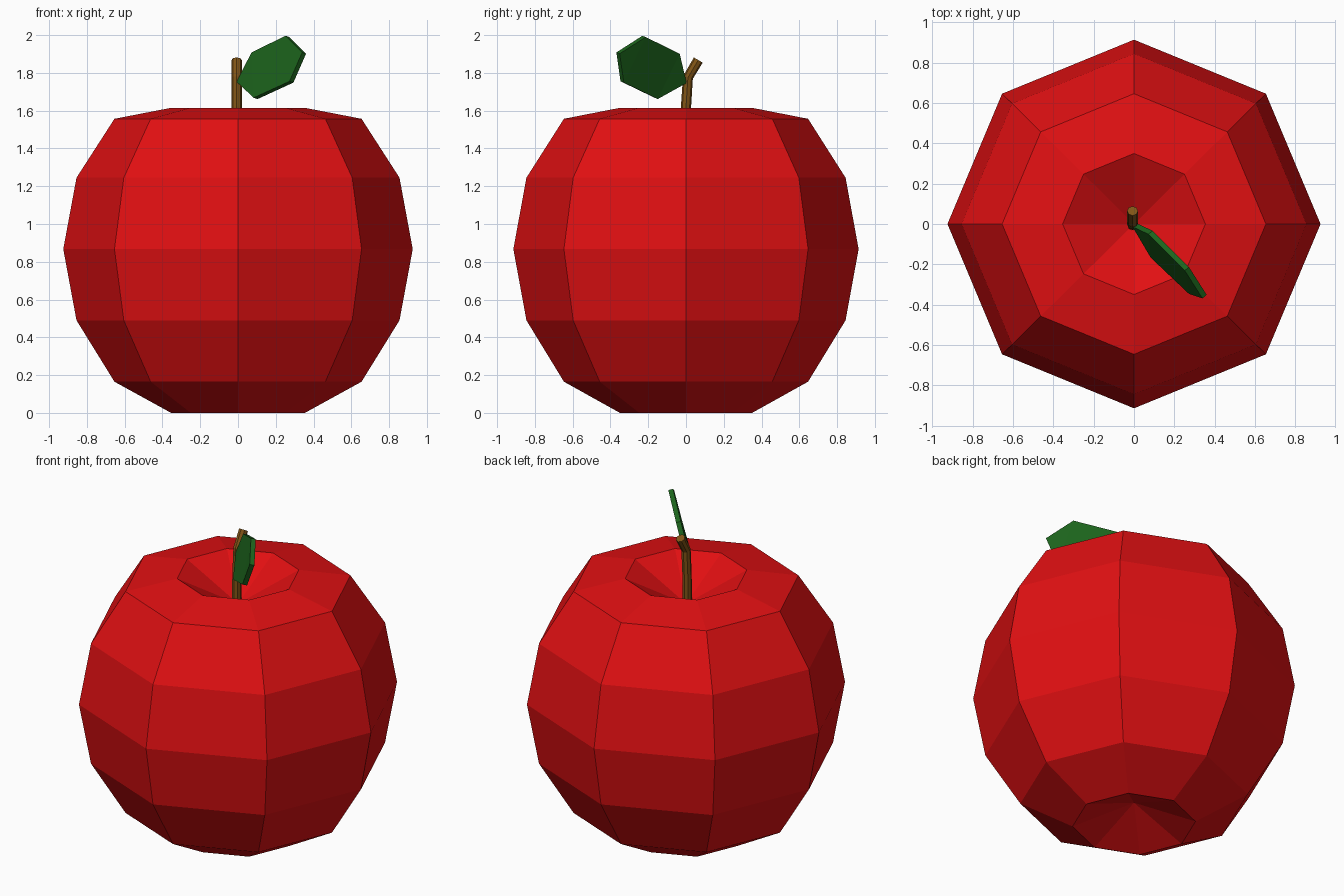
import bpy, bmesh
from math import cos, sin, pi
from mathutils import Vector

if "Cube" in bpy.data.objects:
    bpy.data.objects.remove(bpy.data.objects["Cube"])


def material(name, rgb):
    m = bpy.data.materials.new(name)
    m.diffuse_color = (*rgb, 1)
    m.use_nodes = True
    m.node_tree.nodes["Principled BSDF"].inputs["Base Color"].default_value = m.diffuse_color
    return m


def mesh_object(name, bm, mat):
    bmesh.ops.recalc_face_normals(bm, faces=bm.faces)
    me = bpy.data.meshes.new(name)
    bm.to_mesh(me)
    bm.free()
    me.materials.append(mat)
    ob = bpy.data.objects.new(name, me)
    bpy.context.collection.objects.link(ob)
    return ob


red = material("red_skin", (0.75, 0.005, 0.006))
brown = material("brown_bark", (0.22, 0.09, 0.008))
green = material("green_leaf", (0.012, 0.13, 0.012))

# Apple body: eight-sided lathe with dimpled poles
SIDES = 8
profile = [(0.354, 0.0), (0.654, 0.165), (0.855, 0.49), (0.925, 0.867),
           (0.855, 1.245), (0.654, 1.557), (0.354, 1.615)]
bm = bmesh.new()
rings = [[bm.verts.new((r * cos(2 * pi * i / SIDES), 0.988 * r * sin(2 * pi * i / SIDES), z))
          for i in range(SIDES)] for r, z in profile]
bottom = bm.verts.new((0, 0, 0.14))
top = bm.verts.new((0, 0, 1.43))
for i in range(SIDES):
    j = (i + 1) % SIDES
    for a, b in zip(rings, rings[1:]):
        bm.faces.new((a[i], a[j], b[j], b[i]))
    bm.faces.new((rings[0][j], rings[0][i], bottom))
    bm.faces.new((rings[-1][i], rings[-1][j], top))
mesh_object("apple_body", bm, red)

# Stem: thin rod rising from the dimple, bent backwards near the tip
path = [(-0.007, -0.005, 1.40), (-0.007, 0.0, 1.62), (-0.007, 0.01, 1.775), (-0.007, 0.065, 1.868)]
bm = bmesh.new()
pts = [Vector(p) for p in path]
loops = []
for k, p in enumerate(pts):
    d = (pts[min(k + 1, len(pts) - 1)] - pts[max(k - 1, 0)]).normalized()
    if k == len(pts) - 1:
        d = (pts[k] - pts[k - 1]).normalized()
    u = Vector((1, 0, 0))
    v = d.cross(u).normalized()
    loops.append([bm.verts.new(p + 0.027 * (cos(2 * pi * i / 8) * u + sin(2 * pi * i / 8) * v))
                  for i in range(8)])
for a, b in zip(loops, loops[1:]):
    for i in range(8):
        j = (i + 1) % 8
        bm.faces.new((a[i], a[j], b[j], b[i]))
bm.faces.new(loops[0])
bm.faces.new(loops[-1])
mesh_object("stem", bm, brown)

# Leaf: six-cornered blade, thickened
bm = bmesh.new()
base, u1, u2, tip, l2, l1 = [bm.verts.new(p) for p in (
    (0.003, -0.005, 1.75), (0.082, -0.042, 1.905), (0.262, -0.222, 1.993),
    (0.35, -0.36, 1.905), (0.283, -0.338, 1.752), (0.093, -0.158, 1.665))]
bm.faces.new((base, u1, l1))
bm.faces.new((u1, u2, l2, l1))
bm.faces.new((u2, tip, l2))
leaf = mesh_object("leaf", bm, green)
mod = leaf.modifiers.new("thickness", 'SOLIDIFY')
mod.thickness = 0.028
mod.offset = 0
